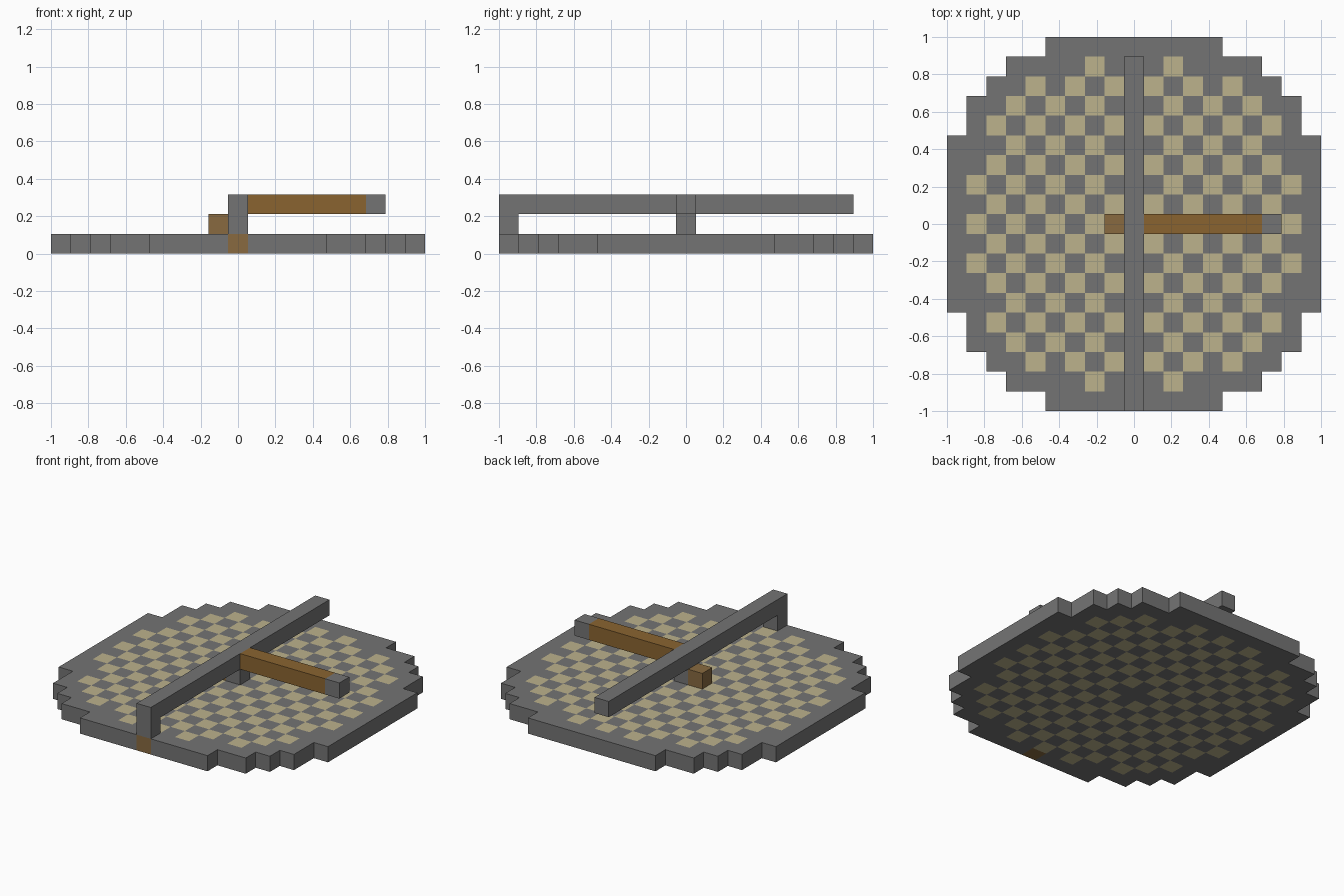
import bpy
import bmesh

cube = bpy.data.objects.get("Cube")
if cube:
    bpy.data.objects.remove(cube, do_unlink=True)

N = 19            # cells across the disc
C = 2 / N         # cell size


def linear(v):
    v /= 255
    return v / 12.92 if v <= 0.04045 else ((v + 0.055) / 1.055) ** 2.4


def material(name, *rgb):
    colour = [linear(v) for v in rgb] + [1]
    mat = bpy.data.materials.new(name)
    mat.use_nodes = True
    mat.diffuse_color = colour
    bsdf = mat.node_tree.nodes["Principled BSDF"]
    bsdf.inputs["Base Color"].default_value = colour
    bsdf.inputs["Roughness"].default_value = 0.9
    return mat


stone = material("stone grey", 116, 116, 116)
sand = material("pale sand", 188, 178, 140)
timber = material("timber brown", 138, 100, 48)
plank = material("dull brown", 136, 106, 64)


def add_object(name, bm, mats):
    mesh = bpy.data.meshes.new(name)
    bm.to_mesh(mesh)
    bm.free()
    for mat in mats:
        mesh.materials.append(mat)
    obj = bpy.data.objects.new(name, mesh)
    bpy.context.collection.objects.link(obj)
    return obj


def block(name, mat, x, y, z):
    """Box spanning inclusive cell ranges in x and y, and one layer z."""
    bm = bmesh.new()
    bmesh.ops.create_cube(bm, size=C)
    size = (x[1] - x[0] + 1, y[1] - y[0] + 1, 1)
    centre = (sum(x) / 2 * C, sum(y) / 2 * C, (z + 0.5) * C)
    bmesh.ops.scale(bm, vec=size, verts=bm.verts)
    bmesh.ops.translate(bm, vec=centre, verts=bm.verts)
    return add_object(name, bm, [mat])


# Stepped disc: half width in cells for each row, with a checkered middle
def half_width(row):
    return {9: 4, 8: 6, 7: 7, 6: 8, 5: 8}.get(abs(row), 9)


bm = bmesh.new()
bmesh.ops.create_grid(bm, x_segments=N, y_segments=N, size=1)
bmesh.ops.translate(bm, vec=(0, 0, C), verts=bm.verts)
outside = []
for face in bm.faces:
    centre = face.calc_center_median()
    i, j = round(centre.x / C), round(centre.y / C)
    if abs(i) > half_width(j):
        outside.append(face)
    elif (i, j) == (0, -9):
        face.material_index = 2
    elif (i + j) % 2 == 0 and 0 < i * i + j * j <= 76:
        face.material_index = 1
bmesh.ops.delete(bm, geom=outside, context='FACES')
disc = add_object("disc_base", bm, [stone, sand, plank])
solid = disc.modifiers.new("thickness", 'SOLIDIFY')
solid.thickness = C
solid.offset = -1

# Long beam on its two supports
block("front_post", stone, (0, 0), (-9, -9), 1)
block("centre_post", stone, (0, 0), (0, 0), 1)
block("long_beam", stone, (0, 0), (-9, 8), 2)

# Side arm with its stone tip, and the small block beside the centre post
block("side_arm", timber, (1, 6), (0, 0), 2)
block("side_arm_tip", stone, (7, 7), (0, 0), 2)
block("small_block", plank, (-1, -1), (0, 0), 1)
